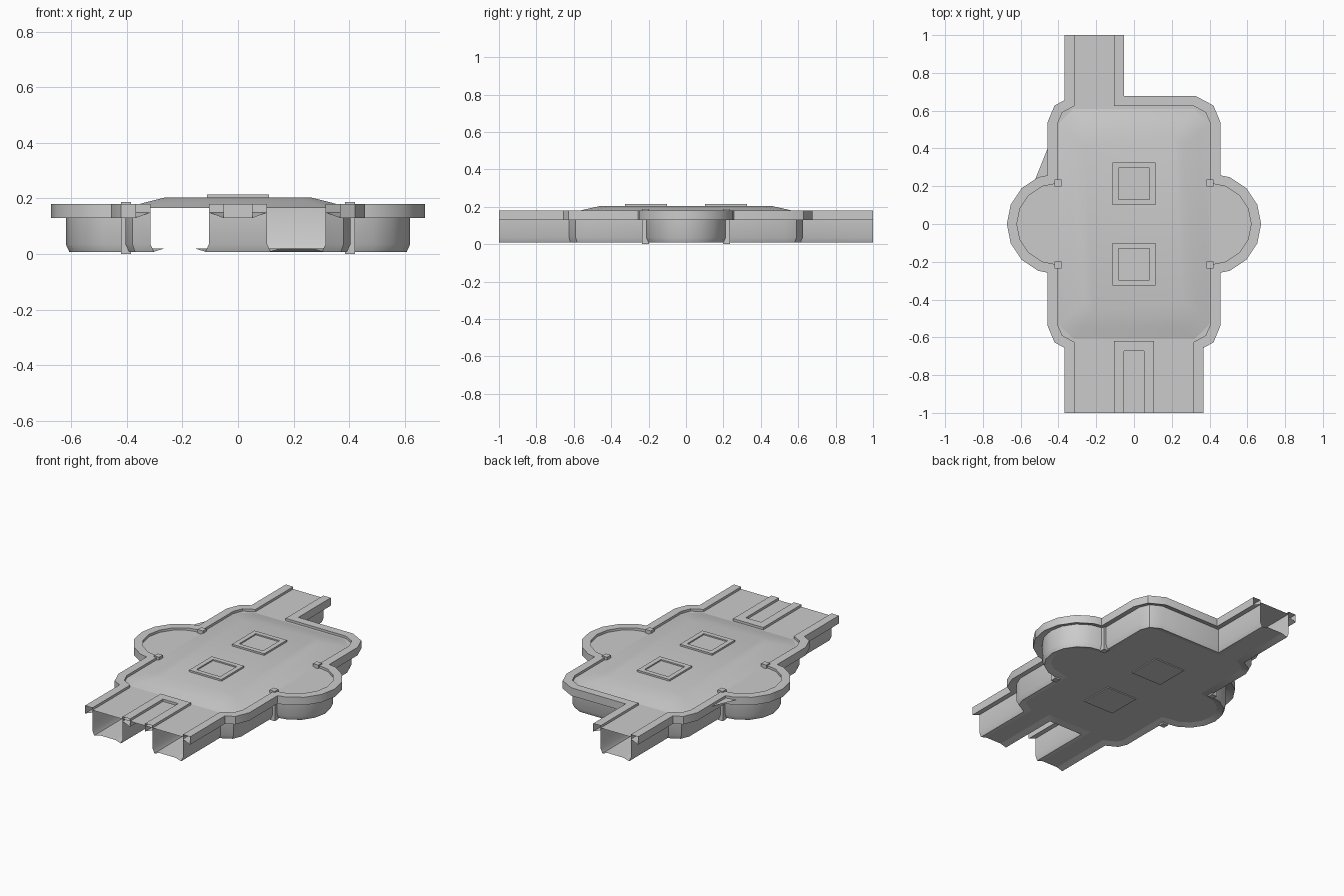
import bpy, bmesh, math
from mathutils import Vector

old = bpy.data.objects.get("Cube")
if old:
    bpy.data.objects.remove(old, do_unlink=True)

grey = bpy.data.materials.new("plain grey")
grey.use_nodes = True
grey.diffuse_color = (0.6, 0.6, 0.6, 1)
grey.node_tree.nodes["Principled BSDF"].inputs["Base Color"].default_value = (0.6, 0.6, 0.6, 1)


def finish(name, bm, recalc=True):
    if recalc:
        bmesh.ops.recalc_face_normals(bm, faces=bm.faces)
    mesh = bpy.data.meshes.new(name)
    bm.to_mesh(mesh)
    bm.free()
    mesh.materials.append(grey)
    obj = bpy.data.objects.new(name, mesh)
    bpy.context.collection.objects.link(obj)
    bpy.ops.object.select_all(action="DESELECT")
    obj.select_set(True)
    bpy.context.view_layer.objects.active = obj
    bpy.ops.object.shade_smooth_by_angle(angle=math.radians(32))
    return obj


def offset(path, dist):
    """Move an open path sideways (positive is outward) with mitred corners."""
    pts = [Vector(p) for p in path]
    normals = []
    for a, b in zip(pts, pts[1:]):
        d = (b - a).normalized()
        normals.append(Vector((d.y, -d.x)))
    out = []
    for i, p in enumerate(pts):
        n1 = normals[max(i - 1, 0)]
        n2 = normals[min(i, len(normals) - 1)]
        out.append(p + (n1 + n2) * dist / (1 + n1.dot(n2)))
    return out


def sweep(name, path, profile):
    """Run a profile of (outward offset, height) along a path."""
    bm = bmesh.new()
    rows = [[bm.verts.new((p.x, p.y, z)) for p in offset(path, d)] for d, z in profile]
    for r1, r2 in zip(rows, rows[1:]):
        for i in range(len(path) - 1):
            bm.faces.new((r1[i], r2[i], r2[i + 1], r1[i + 1]))
    finish(name, bm, recalc=False)


def sheet(name, paths, dist, z, up):
    bm = bmesh.new()
    pts = [p for path in paths for p in offset(path, dist)]
    face = bm.faces.new([bm.verts.new((p.x, p.y, z)) for p in pts])
    if not up:
        face.normal_flip()
    bmesh.ops.triangulate(bm, faces=[face])
    finish(name, bm, recalc=False)


def box(name, x, y, z0, z1, sx, sy, inset=0, depth=0):
    bm = bmesh.new()
    bmesh.ops.create_cube(bm, size=1)
    for v in bm.verts:
        v.co = (x + v.co.x * sx, y + v.co.y * sy, z0 if v.co.z < 0 else z1)
    if inset:
        bm.normal_update()
        top = max(bm.faces, key=lambda f: f.normal.z)
        bmesh.ops.inset_region(bm, faces=[top], thickness=inset)
        low = bmesh.ops.extrude_discrete_faces(bm, faces=[top])["faces"][0]
        for v in low.verts:
            v.co.z -= depth
    finish(name, bm)


# Plan of the walls, counter-clockwise, split at the three open passages
def bay():
    return [(0.405 + 0.215 * math.cos(a), 0.215 * math.sin(a))
            for a in (math.radians(-90 + 22.5 * i) for i in range(9))]


corner = [(0.315, 0.625), (0.38, 0.59), (0.405, 0.53)]
front_corner = [(x, -y) for x, y in corner]
right_part = front_corner + bay() + corner[::-1]
east = [(0.315, -1)] + right_part + [(-0.105, 0.625), (-0.105, 1)]
west = [(-0.315, 1)] + [(-x, -y) for x, y in right_part] + [(-0.315, -1)]
middle = [(-0.105, -1), (-0.105, -0.62), (0.105, -0.62), (0.105, -1)]
paths = {"left": east, "right": west, "middle": middle}

# Walls with drooping floor edges, and the hollow rim on top
wall_profile = [(0, 0.165), (0, 0.035), (-0.012, 0.008), (-0.05, 0.02)]
rim_profile = [(0, 0.163), (0, 0.18), (0.052, 0.18), (0.052, 0.13), (0, 0.15)]
for side, path in paths.items():
    sweep(side + "_wall", path, wall_profile)
    sweep(side + "_rim", path, rim_profile)

# Floor and flat roof
sheet("floor", paths.values(), -0.05, 0.02, up=False)
sheet("roof", paths.values(), 0, 0.165, up=True)

# Gently raised roof over the main room
bm = bmesh.new()
rings = []
for hx, hy, z, cut in ((0.4, 0.61, 0.166, 0.08), (0.34, 0.55, 0.184, 0.07),
                       (0.26, 0.46, 0.204, 0.05)):
    quarter = [(hx, hy - cut), (hx - cut, hy)]
    ring = quarter + [(-x, y) for x, y in quarter[::-1]]
    ring += [(-x, -y) for x, y in ring]
    rings.append([bm.verts.new((x, y, z)) for x, y in ring])
for r1, r2 in zip(rings, rings[1:]):
    for i in range(8):
        j = (i + 1) % 8
        bm.faces.new((r1[i], r1[j], r2[j], r2[i]))
bm.faces.new(rings[-1])
finish("raised_roof", bm, recalc=False)

# Square roof hatches and floor plates
for label, y in (("front", -0.213), ("back", 0.213)):
    box(label + "_hatch", 0, y, 0.2, 0.215, 0.225, 0.225, inset=0.042, depth=0.008)
    box(label + "_floor_plate", 0, y, 0.014, 0.022, 0.21, 0.21)

# Small posts where the round bays meet the room
for sx, side in ((1, "left"), (-1, "right")):
    for sy, end in ((-1, "front"), (1, "back")):
        box(f"{side}_{end}_post", sx * 0.403, sy * 0.217, 0, 0.188, 0.036, 0.036)
